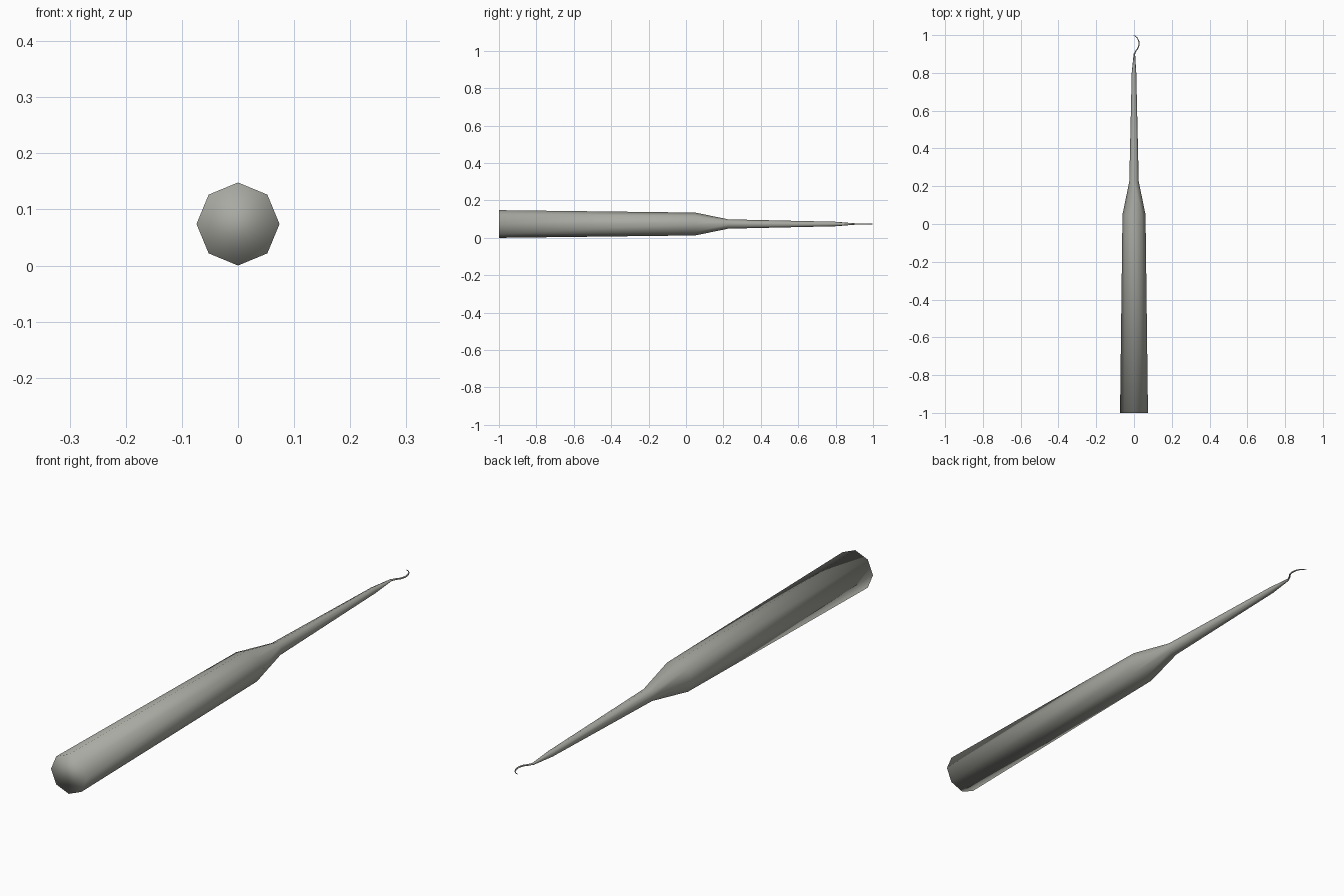
import bpy, bmesh, math
from mathutils import Vector

if "Cube" in bpy.data.objects:
    bpy.data.objects.remove(bpy.data.objects["Cube"])

SIDES = 8
AXIS_Z = 0.074

steel = bpy.data.materials.new("warm grey metal")
steel.diffuse_color = (0.40, 0.40, 0.365, 1)
steel.use_nodes = True
steel.node_tree.nodes["Principled BSDF"].inputs["Base Color"].default_value = steel.diffuse_color

# Path of the tool seen from above: x, y, radius (handle, neck, shank, hook)
path = [
    (0, -1.0, 0.074), (0, 0.05, 0.061), (0, 0.225, 0.025), (0, 0.80, 0.012),
    (0.002, 0.90, 0.004),
    (0.011, 0.918, 0.0032), (0.021, 0.931, 0.003), (0.027, 0.949, 0.003),
    (0.025, 0.969, 0.0027), (0.018, 0.985, 0.0022), (0.008, 0.995, 0.0016),
    (-0.003, 0.999, 0.0008),
]


def sweep(name, stations):
    """Skin octagonal rings along a flat path and cap both ends."""
    bm = bmesh.new()
    pts = [Vector((x, y, AXIS_Z)) for x, y, r in stations]
    rings = []
    for i, (p, (_, _, r)) in enumerate(zip(pts, stations)):
        d = (pts[min(i + 1, len(pts) - 1)] - pts[max(i - 1, 0)]).normalized()
        if i < 4:
            d = Vector((0, 1, 0))
        side = d.cross(Vector((0, 0, 1)))
        ring = []
        for k in range(SIDES):
            a = 2 * math.pi * k / SIDES
            ring.append(bm.verts.new(p + side * r * math.cos(a) + Vector((0, 0, r * math.sin(a)))))
        rings.append(ring)
    for a, b in zip(rings, rings[1:]):
        for k in range(SIDES):
            n = (k + 1) % SIDES
            bm.faces.new((a[k], a[n], b[n], b[k]))
    bm.faces.new(rings[0])
    bm.faces.new(rings[-1])
    bmesh.ops.recalc_face_normals(bm, faces=bm.faces)
    for f in bm.faces:
        f.smooth = True
    mesh = bpy.data.meshes.new(name)
    bm.to_mesh(mesh)
    bm.free()
    mesh.materials.append(steel)
    obj = bpy.data.objects.new(name, mesh)
    bpy.context.collection.objects.link(obj)
    return obj


# One continuous piece: handle, tapered shank and hooked tip
sweep("hook_tool", path)
